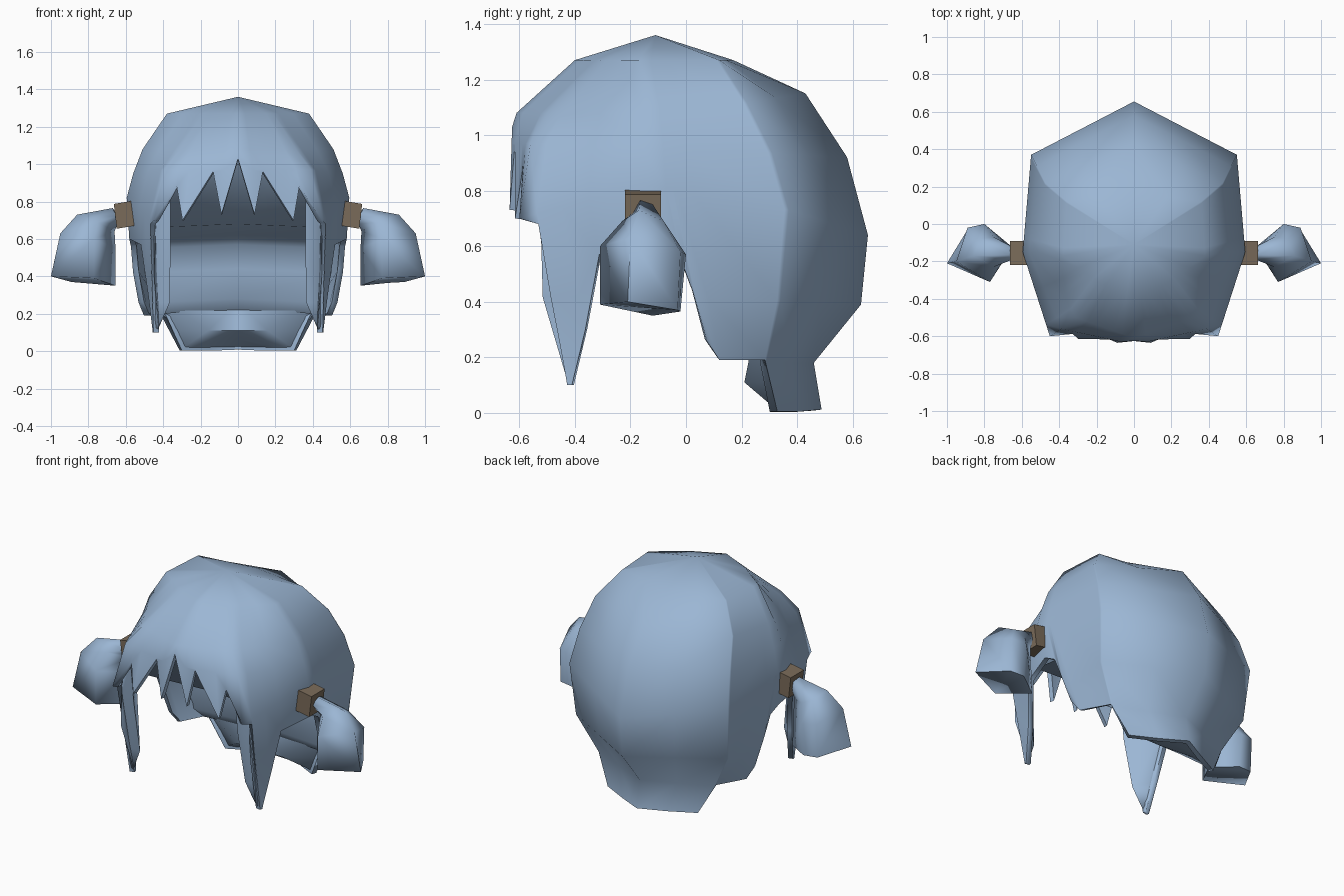
import bpy, bmesh, math
from mathutils import Vector

old = bpy.data.objects.get("Cube")
if old:
    bpy.data.objects.remove(old)


def material(name, color):
    mat = bpy.data.materials.new(name)
    mat.use_nodes = True
    mat.diffuse_color = color
    mat.node_tree.nodes["Principled BSDF"].inputs["Base Color"].default_value = color
    return mat


hair = material("hair blue", (0.33, 0.47, 0.66, 1))
brown = material("band brown", (0.195, 0.148, 0.102, 1))


def loft(name, rows, mat, closed=True, mirror=False, thickness=0, angle=80):
    """Skin a list of point rows, then mirror and thicken if asked."""
    bm = bmesh.new()
    grid = [[bm.verts.new(p) for p in row] for row in rows]
    n = len(grid[0])
    for a, b in zip(grid, grid[1:]):
        for i in range(n if closed else n - 1):
            j = (i + 1) % n
            bm.faces.new((a[i], a[j], b[j], b[i]))
    if closed:
        bm.faces.new(grid[0])
        bm.faces.new(grid[-1])
    bmesh.ops.remove_doubles(bm, verts=bm.verts, dist=0.0005)
    bmesh.ops.recalc_face_normals(bm, faces=bm.faces)
    mesh = bpy.data.meshes.new(name)
    bm.to_mesh(mesh)
    bm.free()
    mesh.materials.append(mat)
    obj = bpy.data.objects.new(name, mesh)
    bpy.context.collection.objects.link(obj)
    bpy.ops.object.select_all(action="DESELECT")
    obj.select_set(True)
    bpy.context.view_layer.objects.active = obj
    if mirror:
        obj.modifiers.new("Mirror", "MIRROR").merge_threshold = 0.002
        bpy.ops.object.modifier_apply(modifier="Mirror")
    if thickness:
        mod = obj.modifiers.new("Shell", "SOLIDIFY")
        mod.thickness = thickness
        mod.offset = -1
        bpy.ops.object.modifier_apply(modifier="Shell")
    bpy.ops.object.shade_smooth_by_angle(angle=math.radians(angle))
    return obj


# Hair cap rings, half outline as x, y of the front, temple, side, rear corner
# and back, then z at front, side and back
POLE = Vector((0, -0.11, 1.36))
RINGS = [
    ((0, -0.4), (0.19, -0.31), (0.38, -0.17), (0.36, 0.12), (0, 0.17), (1.27, 1.27, 1.27)),
    ((0, -0.61), (0.31, -0.5), (0.51, -0.15), (0.475, 0.22), (0, 0.43), (1.08, 1.08, 1.15)),
    ((0, -0.645), (0.39, -0.56), (0.56, -0.15), (0.52, 0.31), (0, 0.58), (0.97, 0.95, 0.92)),
    ((0, -0.645), (0.45, -0.6), (0.595, -0.15), (0.55, 0.37), (0, 0.655), (0.7, 0.82, 0.64)),
    ((0, -0.58), (0.44, -0.565), (0.57, -0.05), (0.525, 0.34), (0, 0.63), (0.42, 0.42, 0.39)),
    ((0, -0.53), (0.435, -0.51), (0.55, 0.04), (0.4, 0.29), (0, 0.46), (0.1, 0.18, 0.18)),
    ((0, -0.53), (0.435, -0.51), (0.55, 0.04), (0.31, 0.33), (0, 0.49), (0, 0, 0)),
]


def ring_point(ring, t):
    """Point on half a ring; t runs from 0 at the front to 4 at the back."""
    zf, zs, zb = ring[5]
    heights = (zf, zf, zs, (zs + zb) / 2, zb)
    stations = [Vector((*xy, z)) for xy, z in zip(ring, heights)]
    i = min(int(t), 3)
    return stations[i].lerp(stations[i + 1], t - i)


def column(t, bottom):
    """One strand line from the crown down to its hem height."""
    pts = [POLE.copy()]
    for ring in RINGS:
        p, last = ring_point(ring, t), pts[-1]
        if p.z < bottom:
            drop = last.z - p.z
            p = last.lerp(p, min(1, max(0, (last.z - bottom) / drop))) if drop > 0 else last
        pts.append(p.copy())
    return pts


# Jagged fringe, pointed side lock, raised opening at the ear, long back, nape tail
HEM = [(0, 1.03), (0.2, 0.73), (0.34, 0.96), (0.66, 0.70), (0.8, 0.88), (1, 0.7),
       (1.14, 0.68), (1.15, 0.1), (1.18, 0.1), (1.34, 0.3), (1.55, 0.57), (2, 0.6),
       (2.15, 0.56), (2.2, 0.44), (2.22, 0.26), (2.33, 0.19), (2.97, 0.19),
       (3, 0.005), (3.5, 0.005), (4, 0.012)]
loft("hair_cap", [column(t, z) for t, z in HEM], hair, closed=False, mirror=True, thickness=0.03)

# Front and underside of the nape tail
loft("nape_tail_front", [
    [(0, 0.25, 0.26), (0.37, 0.24, 0.26), (0.42, 0.26, 0.24)],
    [(0, 0.21, 0.11), (0.16, 0.21, 0.11), (0.355, 0.31, 0.11)],
    [(0, 0.33, 0.065), (0.16, 0.33, 0.035), (0.305, 0.33, 0.008)],
    [(0, 0.47, 0.02), (0.16, 0.39, 0.015), (0.305, 0.33, 0.008)],
], hair, closed=False, mirror=True, angle=60)

# Inner lining from the nape up behind the fringe: half width, y, z per row
LINING = [(0.42, 0.24, 0.2), (0.46, 0.19, 0.26), (0.5, 0.18, 0.42), (0.5, 0.16, 0.55),
          (0.5, 0.1, 0.6), (0.47, -0.3, 0.66), (0.27, -0.5, 0.98)]
loft("nape_lining", [[(-w, y, z), (0, y, z + 0.02), (w, y, z)] for w, y, z in LINING],
     hair, closed=False)

# Paired parts, one per side
for side, label in ((1, "left"), (-1, "right")):
    def flip(rows):
        return [[(side * x, y, z) for x, y, z in row] for row in rows]

    # Inner face of the side lock, giving it depth
    loft(label + "_lock_core", flip([
        [(0.36, -0.55, 0.86), (0.42, -0.53, 0.84), (0.5, -0.32, 0.8), (0.47, -0.32, 0.8)],
        [(0.36, -0.52, 0.6), (0.45, -0.515, 0.6), (0.51, -0.33, 0.58), (0.47, -0.33, 0.58)],
        [(0.365, -0.45, 0.26), (0.44, -0.455, 0.26), (0.47, -0.385, 0.28), (0.43, -0.38, 0.28)],
        [(0.43, -0.425, 0.11), (0.445, -0.427, 0.11), (0.447, -0.42, 0.11), (0.435, -0.418, 0.11)],
    ]), hair)

    # Square hair tie, tilted slightly outwards
    tie = [[(x + 0.008 * v, -0.155 + 0.065 * u, z + 0.066 * v)
            for u, v in ((-1, -1), (1, -1), (1, 1), (-1, 1))]
           for x, z in ((0.53, 0.742), (0.656, 0.721))]
    loft(label + "_hair_tie", flip(tie), brown, angle=30)

    # Flared bunch
    loft(label + "_bunch", flip([
        [(0.67, -0.165, 0.765), (0.66, -0.12, 0.75), (0.65, -0.12, 0.71),
         (0.645, -0.155, 0.68), (0.65, -0.19, 0.72)],
        [(0.86, -0.17, 0.73), (0.82, -0.08, 0.69), (0.75, -0.07, 0.66),
         (0.66, -0.13, 0.64), (0.75, -0.23, 0.69)],
        [(0.95, -0.2, 0.63), (0.89, -0.02, 0.58), (0.8, 0, 0.57),
         (0.655, -0.13, 0.55), (0.77, -0.31, 0.6)],
        [(1, -0.21, 0.4), (0.89, -0.03, 0.37), (0.8, -0.02, 0.365),
         (0.655, -0.12, 0.35), (0.77, -0.31, 0.39)],
    ]), hair, angle=88)
